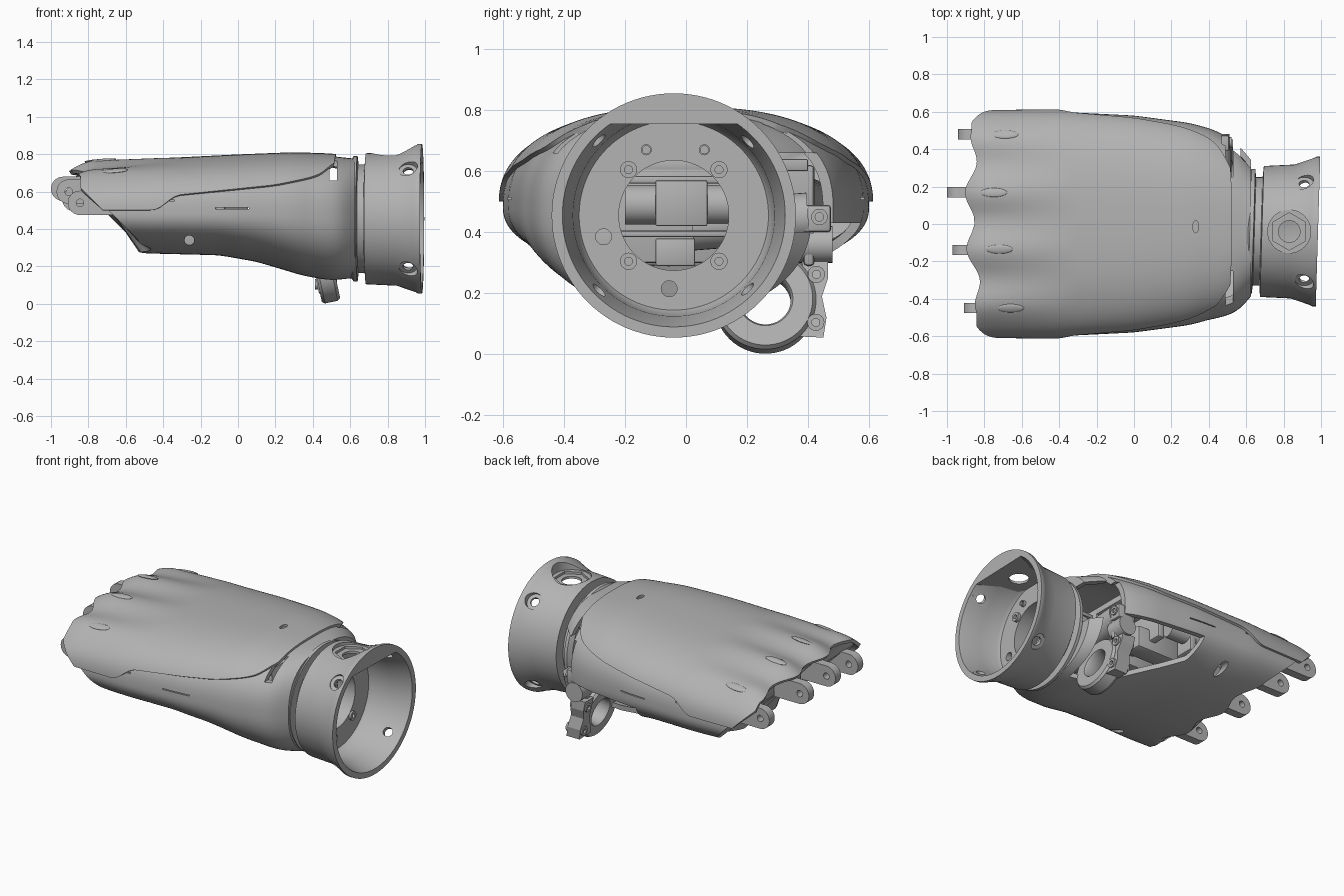
import bpy, bmesh, math
from math import sin, cos, pi
from mathutils import Matrix, Vector

if "Cube" in bpy.data.objects:
    bpy.data.objects.remove(bpy.data.objects["Cube"])

grey = bpy.data.materials.new("satin_grey")
grey.use_nodes = True
grey.diffuse_color = (0.45, 0.45, 0.45, 1)
grey.node_tree.nodes["Principled BSDF"].inputs["Base Color"].default_value = (0.45, 0.45, 0.45, 1)

WY, WZ = -0.04, 0.455               # wrist axis
FINGERS = ((0.48, -0.94, 0.56), (0.17, -1.0, 0.615), (-0.14, -0.97, 0.6), (-0.45, -0.91, 0.54))


# ---------- helpers ----------
def finish(name, bm, loc=(0, 0, 0), rot=(0, 0, 0)):
    bm.normal_update()
    bmesh.ops.recalc_face_normals(bm, faces=bm.faces)
    mesh = bpy.data.meshes.new(name)
    bm.to_mesh(mesh)
    bm.free()
    mesh.materials.append(grey)
    obj = bpy.data.objects.new(name, mesh)
    obj.location, obj.rotation_euler = loc, rot
    bpy.context.collection.objects.link(obj)
    return obj


def activate(obj):
    bpy.ops.object.select_all(action='DESELECT')
    obj.select_set(True)
    bpy.context.view_layer.objects.active = obj


def smooth(obj, angle=35):
    activate(obj)
    bpy.ops.object.shade_smooth_by_angle(angle=math.radians(angle))
    return obj


def apply_mod(obj, kind, **settings):
    activate(obj)
    mod = obj.modifiers.new(kind.lower(), kind)
    for key, value in settings.items():
        setattr(mod, key, value)
    bpy.ops.object.modifier_apply(modifier=mod.name)


def cut(obj, *cutters):
    for cutter in cutters:
        cutter.hide_render = True
        apply_mod(obj, 'BOOLEAN', operation='DIFFERENCE', solver='EXACT', object=cutter)
    return obj


def drop(*objs):
    for o in objs:
        bpy.data.objects.remove(o)


def rod(name, a, b, r, sides=32):
    a, b = Vector(a), Vector(b)
    bm = bmesh.new()
    bmesh.ops.create_cone(bm, cap_ends=True, segments=sides, radius1=r, radius2=r, depth=(b - a).length)
    turn = (b - a).to_track_quat('Z', 'Y').to_matrix().to_4x4()
    bm.transform(Matrix.Translation((a + b) / 2) @ turn)
    return smooth(finish(name, bm))


def box(name, lo, hi, bevel=0.012):
    lo, hi = Vector(lo), Vector(hi)
    bm = bmesh.new()
    bmesh.ops.create_cube(bm, size=1)
    bm.transform(Matrix.Translation((lo + hi) / 2) @ Matrix.Diagonal((hi - lo).to_4d()))
    if bevel:
        bmesh.ops.bevel(bm, geom=bm.edges[:], offset=bevel, segments=2, affect='EDGES', profile=0.5)
    return smooth(finish(name, bm))


def prism(name, outline, place, lo, hi):
    bm = bmesh.new()
    ends = [[bm.verts.new(place(u, v, h)) for u, v in outline] for h in (lo, hi)]
    for ring in ends:
        bm.faces.new(ring)
    for i in range(len(outline)):
        bm.faces.new((ends[0][i - 1], ends[0][i], ends[1][i], ends[1][i - 1]))
    return finish(name, bm)


def lathe_x(name, profile, loc, rot=(0, 0, 0), seg=96):
    bm = bmesh.new()
    rings = [[bm.verts.new((x, r * cos(2 * pi * k / seg), r * sin(2 * pi * k / seg)))
              for x, r in profile] for k in range(seg)]
    for k in range(seg):
        for j in range(len(profile)):
            bm.faces.new((rings[k - 1][j - 1], rings[k - 1][j], rings[k][j], rings[k][j - 1]))
    return smooth(finish(name, bm, loc, rot))


# ---------- hand surface ----------
def lin(table, x):
    for (x0, v0), (x1, v1) in zip(table, table[1:]):
        if x <= x1:
            return v0 + (v1 - v0) * max(0, (x - x0) / (x1 - x0))
    return table[-1][1]


def soft(table, x):
    return sum(lin(table, x + d * 0.02) for d in (-2, -1, 0, 1, 2)) / 5


WIDTH = ((-0.95, 0.59), (-0.8, 0.595), (-0.4, 0.6), (0, 0.58), (0.3, 0.54), (0.46, 0.495), (0.56, 0.45), (0.65, 0.33))
TOP = ((-0.95, 0.65), (-0.87, 0.705), (-0.8, 0.735), (-0.4, 0.765), (0, 0.785), (0.3, 0.797), (0.5, 0.79), (0.63, 0.775))
BOTTOM = ((-0.95, 0.3), (-0.5, 0.27), (-0.1, 0.26), (0.1, 0.225), (0.35, 0.15), (0.5, 0.125), (0.63, 0.14))
MIDDLE = ((-0.95, 0.48), (0.2, 0.48), (0.63, 0.455))
COVER_EDGE = ((-0.42, 0.5), (-0.35, 0.575), (0.2, 0.63), (0.4, 0.67), (0.47, 0.7), (0.52, 0.76))


def lobes(y):
    return cos(2 * pi * (y - 0.17) / 0.31)


def surf(x, a, off=0):
    w, zm = soft(WIDTH, x) + off, soft(MIDDLE, x)
    c, s = cos(a), sin(a)
    e = 2 / (2.6 if s > 0 else 2.2)
    h = soft(TOP, x) + off - zm if s > 0 else zm - soft(BOTTOM, x) + off
    y = w * math.copysign(abs(c) ** e, c)
    z = zm + h * math.copysign(abs(s) ** e, s)
    fade = min(1, max(0, (-0.3 - x) / 0.5))
    z += 0.018 * lobes(y) * fade * max(0, s)
    return Vector((x, y - 0.02 * min(1, max(0, (x - 0.4) / 0.2)), z))


def knuckle_x(p):
    y = min(0.5, max(-0.47, p.y))
    return -0.905 + 0.2 * (y - 0.08) ** 2 + 0.026 * (1 - lobes(y)) + max(0, 0.62 - p.z)


def cover_angle(x, v):
    zm = soft(MIDDLE, x)
    t = max(0, (soft(COVER_EDGE, x) - zm) / (soft(TOP, x) - zm))
    return pi / 2 - v * (pi / 2 - math.asin(min(1, t) ** 1.3))


def surface_grid(bm, angle, params, rear, off, shift, steps, closed):
    rows = []
    for v in params:
        x0, x1 = -0.8, 0.5
        for _ in range(10):
            x0 = 0.5 * x0 + 0.5 * (knuckle_x(surf(x0, angle(x0, v), off)) + shift)
            x1 = rear(surf(x1, angle(x1, v), off))
        xs = [x0 + (x1 - x0) * i / steps for i in range(steps + 1)]
        rows.append([bm.verts.new(surf(x, angle(x, v), off)) for x in xs])
    for k in range(0 if closed else 1, len(rows)):
        for i in range(steps):
            bm.faces.new((rows[k - 1][i], rows[k - 1][i + 1], rows[k][i + 1], rows[k][i]))
    return rows


# palm shell, hollow, open at the thumb side
bm = bmesh.new()
rows = surface_grid(bm, lambda x, v: v, [2 * pi * k / 112 for k in range(112)], lambda p: 0.625, 0, 0.03, 44, True)
caps = [bm.faces.new([r[i] for r in rows]) for i in (0, -1)]
bmesh.ops.poke(bm, faces=caps)
palm = finish("palm_shell", bm)
apply_mod(palm, 'SOLIDIFY', thickness=0.03, offset=-1)
cutters = [prism("opening_cutter", ((0.57, 0.1), (0.38, 0.16), (0.1, 0.34), (-0.02, 0.44), (-0.1, 0.8), (0.57, 0.8)),
                 lambda u, v, h: (u, v, h), -0.1, 0.43),
           box("rear_gap_cutter", (0.47, 0.2, 0.4), (0.7, 0.8, 0.66), 0),
           box("left_slit_cutter", (0.49, 0.25, 0.6), (0.53, 0.8, 0.9), 0),
           box("right_slit_cutter", (0.49, -0.8, 0.66), (0.53, -0.25, 0.9), 0),
           box("seam_cutter_a", (-0.12, -0.8, 0.508), (0.06, 0.8, 0.514), 0),
           box("seam_cutter_b", (-0.39, -0.8, 0.55), (-0.34, 0.8, 0.556), 0),
           rod("wrist_hole_cutter", (0.5, WY, WZ), (0.8, WY, WZ), 0.185, 64),
           rod("pin_hole_cutter", (0.5, -0.27, 0.385), (0.8, -0.27, 0.385), 0.03),
           rod("pin_hole_cutter", (0.5, -0.055, 0.215), (0.8, -0.055, 0.215), 0.03),
           rod("side_hole_cutter", (-0.26, -0.8, 0.34), (-0.26, 0.8, 0.34), 0.026)]
cut(palm, *cutters)
drop(*cutters)
smooth(palm, 40)

# back-of-hand cover with scalloped knuckle edge
bm = bmesh.new()
surface_grid(bm, cover_angle, [1 - k / 48 for k in range(97)], lambda p: 0.525 - 0.1 * p.y ** 2, 0.014, 0, 60, False)
cover = finish("hand_cover", bm)
apply_mod(cover, 'SOLIDIFY', thickness=0.022, offset=-1)
slot = rod("slot_cutter", (0.33, 0, 0.7), (0.33, 0, 0.9), 0.016)
slot.data.transform(Matrix.Translation((0, -0.015, 0)) @ Matrix.Diagonal((1, 2, 1, 1)))
cut(cover, slot)
drop(slot)
smooth(cover, 40)

# knuckle lugs and the raised pads above them
for i, (y, tip, z) in enumerate(FINGERS):
    cx, r = tip + 0.065, 0.065
    outline = [(cx + r * cos(t), z + r * sin(t)) for t in [pi / 2 + pi * k / 16 for k in range(17)]]
    outline += [(cx + 0.18, z - r), (cx + 0.18, z + r)]
    lug = prism(f"knuckle_lug_{i}", outline, lambda u, v, h: (u, h, v), y - 0.027, y + 0.027)
    pin = rod("pin_cutter", (cx, y - 0.1, z), (cx, y + 0.1, z), 0.02)
    smooth(cut(lug, pin))
    drop(pin)
    bm = bmesh.new()
    bmesh.ops.create_uvsphere(bm, u_segments=24, v_segments=12, radius=1)
    bm.transform(Matrix.Diagonal((0.072, 0.024, 0.008, 1)))
    px = tip + 0.25
    top = min((surf(px, pi * k / 200, 0.014) for k in range(201)), key=lambda p: abs(p.y - y))
    smooth(finish(f"knuckle_pad_{i}", bm, top, (-0.9 * y, -0.08, 0)))
    # finger drive inside the palm
    rod(f"finger_drive_{i}", (-0.55, y * 0.85, 0.52), (0.05, y * 0.75, 0.54), 0.055)

# wrist cup
cup = lathe_x("wrist_cup", ((0.6, 0.18), (0.6, 0.31), (0.62, 0.335), (0.64, 0.335), (0.645, 0.29), (0.68, 0.29),
              (0.685, 0.35), (0.85, 0.358), (0.95, 0.392), (0.965, 0.4), (0.985, 0.4), (0.985, 0.365),
              (0.86, 0.33), (0.74, 0.322), (0.72, 0.31), (0.72, 0.18)), (0, WY, WZ))
cup.data.transform(Matrix.Translation((0, WY, WZ)))
cup.location = (0, 0, 0)


def chord(name, r, lo, hi):
    a = math.asin(0.3 / r)
    arc = [a + (pi - 2 * a) * k / 24 for k in range(25)]
    return prism(name, [(WY + r * cos(t), WZ + r * sin(t)) for t in arc], lambda u, v, h: (h, u, v), lo, hi)


# flat solid segment filling the top of the cup
parts = [cup, chord("cup_flat_inner", 0.345, 0.7, 0.92), chord("cup_flat_rim", 0.376, 0.915, 0.985)]
cutters = [rod("recess_cutter", (0.83, WY, 0.785), (0.83, WY, 1), 0.115, 48),
           rod("hex_cutter", (0.83, WY, 0.77), (0.83, WY, 1), 0.1, 6),
           rod("bore_cutter", (0.83, WY, 0.7), (0.83, WY, 1), 0.058)]
# diagonal countersunk screw holes
for sy in (-1, 1):
    for sz in (-1, 1):
        d = Vector((0, sy, sz)).normalized()
        c = Vector((0.91, WY, WZ))
        cutters.append(rod("screw_cutter", c + d * 0.25, c + d * 0.5, 0.027))
        cutters.append(rod("screw_seat_cutter", c + d * 0.36, c + d * 0.5, 0.05))
# holes through the cup floor
SCREWS = [(WY + sy * 0.148, WZ + sz * 0.15) for sy in (-1, 1) for sz in (-1, 1)] + [(-0.13, 0.67), (0.06, 0.67)]
for y, z, r in [(y, z, 0.013) for y, z in SCREWS] + [(-0.27, 0.385, 0.026), (-0.055, 0.215, 0.026)]:
    cutters.append(rod("floor_cutter", (0.59, y, z), (0.76, y, z), r))
shear = Matrix.Identity(4)
shear[0][1] = 0.03
for p in parts:
    p.data.transform(shear)
    smooth(cut(p, *cutters))
drop(*cutters)
for i, (y, z) in enumerate(SCREWS):
    r = 0.028 if i < 4 else 0.018
    lathe_x(f"floor_boss_{i}", ((0.7, 0.013), (0.7, r), (0.735, r), (0.735, 0.013)), (0, y, z), seg=24)

# frame and motors seen through the openings
BLOCKS = {"wrist_motor": ((0.35, -0.1, 0.42), (0.58, 0.07, 0.57)), "wrist_backplate": ((0.37, -0.23, 0.3), (0.4, 0.14, 0.64)),
          "upper_crossbar": ((0.42, -0.22, 0.56), (0.57, 0.14, 0.585)), "lower_crossbar": ((0.42, -0.22, 0.385), (0.57, 0.14, 0.405)),
          "lower_motor": ((0.4, -0.1, 0.29), (0.57, 0.03, 0.38)), "frame_plate": ((-0.4, -0.42, 0.6), (0.4, 0.4, 0.64)),
          "inner_chassis": ((-0.4, -0.4, 0.31), (-0.1, 0.36, 0.45))}
for name, (lo, hi) in BLOCKS.items():
    box(name, lo, hi, 0.006)
rod("wrist_shaft", (0.5, -0.2, 0.49), (0.5, 0.14, 0.49), 0.065)
for i, x in enumerate((-0.38, -0.12, 0.12)):
    box(f"frame_rib_{i}", (x, -0.42, 0.42), (x + 0.05, 0.42, 0.62))
for i, y in enumerate((-0.2, 0.02, 0.22)):
    box(f"drive_block_{i}", (-0.05, y, 0.36), (0.25, y + 0.12, 0.5))
rod("thumb_motor", (0.44, 0.02, 0.42), (0.44, 0.4, 0.45), 0.08)
rod("thumb_motor_cap", (0.44, 0.15, 0.43), (0.44, 0.2, 0.434), 0.092)
rod("guide_rod", (0.3, 0.16, 0.42), (0.58, 0.16, 0.42), 0.02)

# thumb mount: clamp ring, arm and pivots
lathe_x("thumb_ring", ((-0.05, 0.09), (-0.05, 0.155), (-0.035, 0.166), (0.035, 0.166), (0.05, 0.155),
        (0.05, 0.09), (0.035, 0.083), (-0.035, 0.083)), (0.465, 0.26, 0.172), (0, math.radians(-12), 0), 64)
prism("thumb_arm", ((0.34, 0.06), (0.45, 0.055), (0.46, 0.12), (0.445, 0.19), (0.465, 0.25), (0.465, 0.31),
      (0.38, 0.31), (0.385, 0.2)), lambda u, v, h: (h + 0.2 * (0.17 - v), u, v), 0.41, 0.5)
for i, (y, z) in enumerate(((0.427, 0.262), (0.425, 0.105))):
    x = 0.46 + 0.2 * (0.17 - z)
    lathe_x(f"thumb_bolt_{i}", ((-0.06, 0.013), (-0.06, 0.028), (0.055, 0.028), (0.055, 0.013)), (x, y, z), seg=24)
rod("thumb_pivot", (0.45, 0.37, 0.36), (0.45, 0.48, 0.36), 0.06)
box("thumb_fork", (0.4, 0.385, 0.29), (0.5, 0.42, 0.48))
box("thumb_bracket", (0.39, 0.375, 0.4), (0.51, 0.475, 0.49))
lathe_x("bracket_screw", ((0.5, 0.014), (0.5, 0.027), (0.52, 0.027), (0.52, 0.014)), (0, 0.437, 0.45), seg=24)
